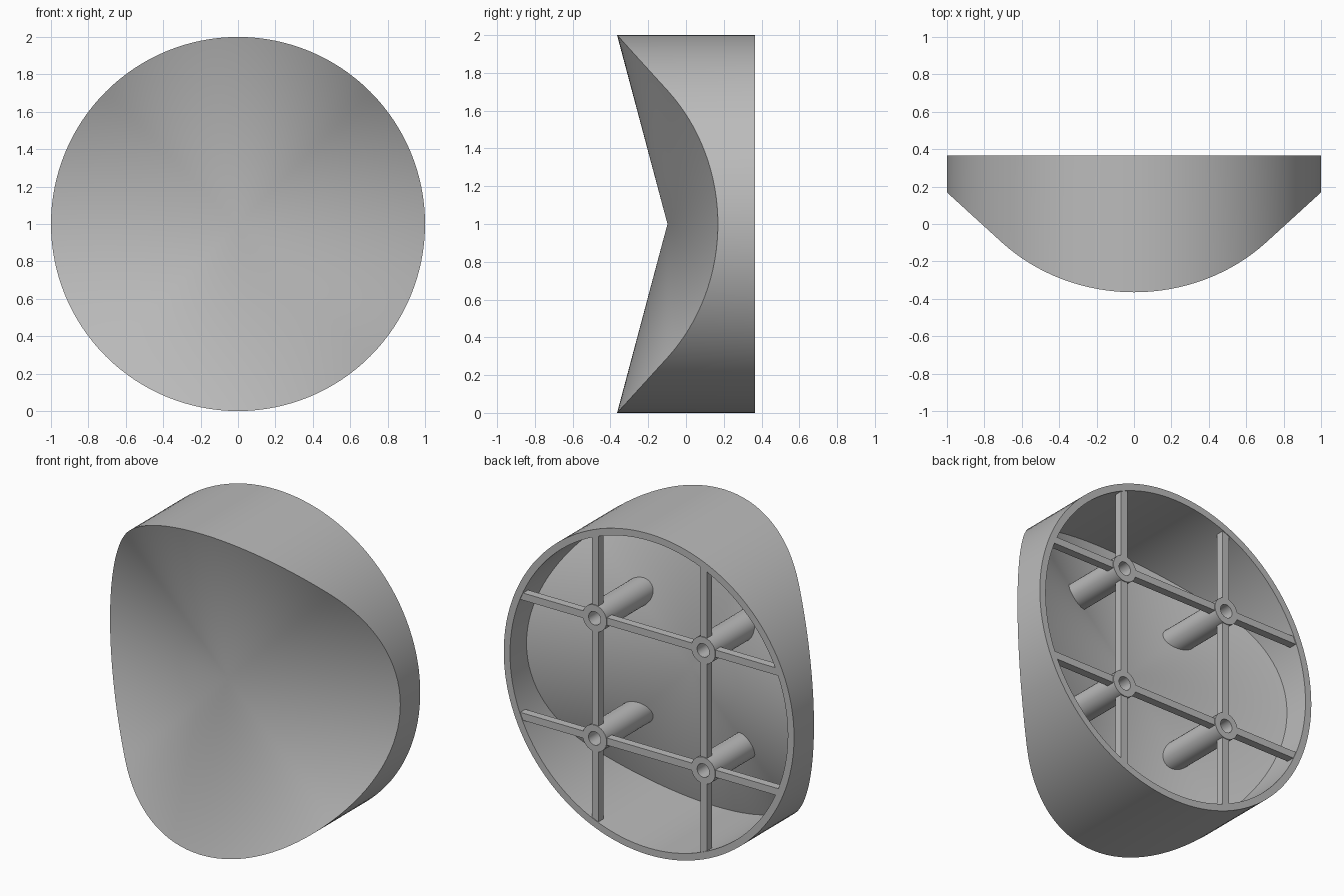
import bpy
import bmesh
from math import cos, sin, pi, sqrt, hypot

if "Cube" in bpy.data.objects:
    bpy.data.objects.remove(bpy.data.objects["Cube"], do_unlink=True)

BACK = 0.365        # back plane
APEX = -0.098       # centre of the front dish
AMP = 0.267         # rise and fall of the front rim
WALL = 0.045
INNER = 0.957       # inner radius of the shell
POST = 0.374        # post offset from the axis
MID = 1.0           # height of the axis

grey = bpy.data.materials.new("grey plastic")
grey.use_nodes = True
COLOUR = (0.5, 0.5, 0.5, 1)
grey.diffuse_color = COLOUR
grey.node_tree.nodes["Principled BSDF"].inputs["Base Color"].default_value = COLOUR


def dish(x, z):
    """Depth of the saddle-shaped cone, four tangent cones meeting on diagonals."""
    k = AMP / (1 - sqrt(0.5))
    lean = k * (max(abs(x), abs(z)) - hypot(x, z) * sqrt(0.5))
    return APEX + (lean if abs(x) > abs(z) else -lean)


def finish(bm, name):
    bmesh.ops.recalc_face_normals(bm, faces=bm.faces)
    mesh = bpy.data.meshes.new(name)
    bm.to_mesh(mesh)
    bm.free()
    obj = bpy.data.objects.new(name, mesh)
    bpy.context.collection.objects.link(obj)
    mesh.materials.append(grey)
    bpy.ops.object.select_all(action='DESELECT')
    obj.select_set(True)
    bpy.context.view_layer.objects.active = obj
    bpy.ops.object.shade_smooth_by_angle(angle=pi / 6)
    return obj


def ring(bm, radius, depth, sides, cx=0.0, cz=0.0):
    """Circle about the y direction; depth is a rule giving y at each point."""
    verts = []
    for i in range(sides):
        a = 2 * pi * i / sides
        x, z = cx + radius * sin(a), cz + radius * cos(a)
        verts.append(bm.verts.new((x, depth(x, z), MID + z)))
    return verts


def bridge(bm, a, b):
    for i in range(len(a)):
        j = (i + 1) % len(a)
        bm.faces.new((a[i], a[j], b[j], b[i]))


def fan(bm, rim, y):
    tip = bm.verts.new((0, y, MID))
    for i in range(len(rim)):
        bm.faces.new((rim[i], rim[(i + 1) % len(rim)], tip))


def back(x, z):
    return BACK


def inside(x, z):
    return dish(x, z) + WALL


# Hollow round shell with the dished front
bm = bmesh.new()
rings = [ring(bm, r, d, 128) for r, d in
         ((1, dish), (1, back), (INNER, back), (INNER, inside))]
for a, b in zip(rings, rings[1:]):
    bridge(bm, a, b)
fan(bm, rings[0], APEX)
fan(bm, rings[-1], APEX + WALL)
finish(bm, "shell")

# Four screw posts with blind holes, reaching into the dish wall
for sx, side in ((1, "left"), (-1, "right")):
    for sz, level in ((1, "upper"), (-1, "lower")):
        bm = bmesh.new()
        loops = [ring(bm, r, d, 32, sx * POST, sz * POST) for r, d in
                 ((0.083, lambda x, z: dish(x, z) + WALL / 2),
                  (0.083, back), (0.042, back),
                  (0.042, lambda x, z: BACK - 0.2))]
        for a, b in zip(loops, loops[1:]):
            bridge(bm, a, b)
        bm.faces.new(loops[0])
        bm.faces.new(loops[-1])
        finish(bm, f"{level}_{side}_post")


# Crossing ribs, split so the screw holes stay open
def rib(name, upright, offset):
    bm = bmesh.new()
    end = sqrt(INNER ** 2 - POST ** 2) + 0.015
    gap = 0.062
    for lo, hi in ((-end, -POST - gap), (gap - POST, POST - gap), (POST + gap, end)):
        cube = bmesh.ops.create_cube(bm, size=1)["verts"]
        for v in cube:
            along = (lo + hi) / 2 + v.co.x * (hi - lo)
            across = offset + v.co.z * 0.045
            y = BACK - 0.03 + v.co.y * 0.05
            v.co = (across, y, MID + along) if upright else (along, y, MID + across)
    finish(bm, name)


for s, side, level in ((1, "left", "upper"), (-1, "right", "lower")):
    rib(f"{side}_upright_rib", True, s * POST)
    rib(f"{level}_cross_rib", False, s * POST)
